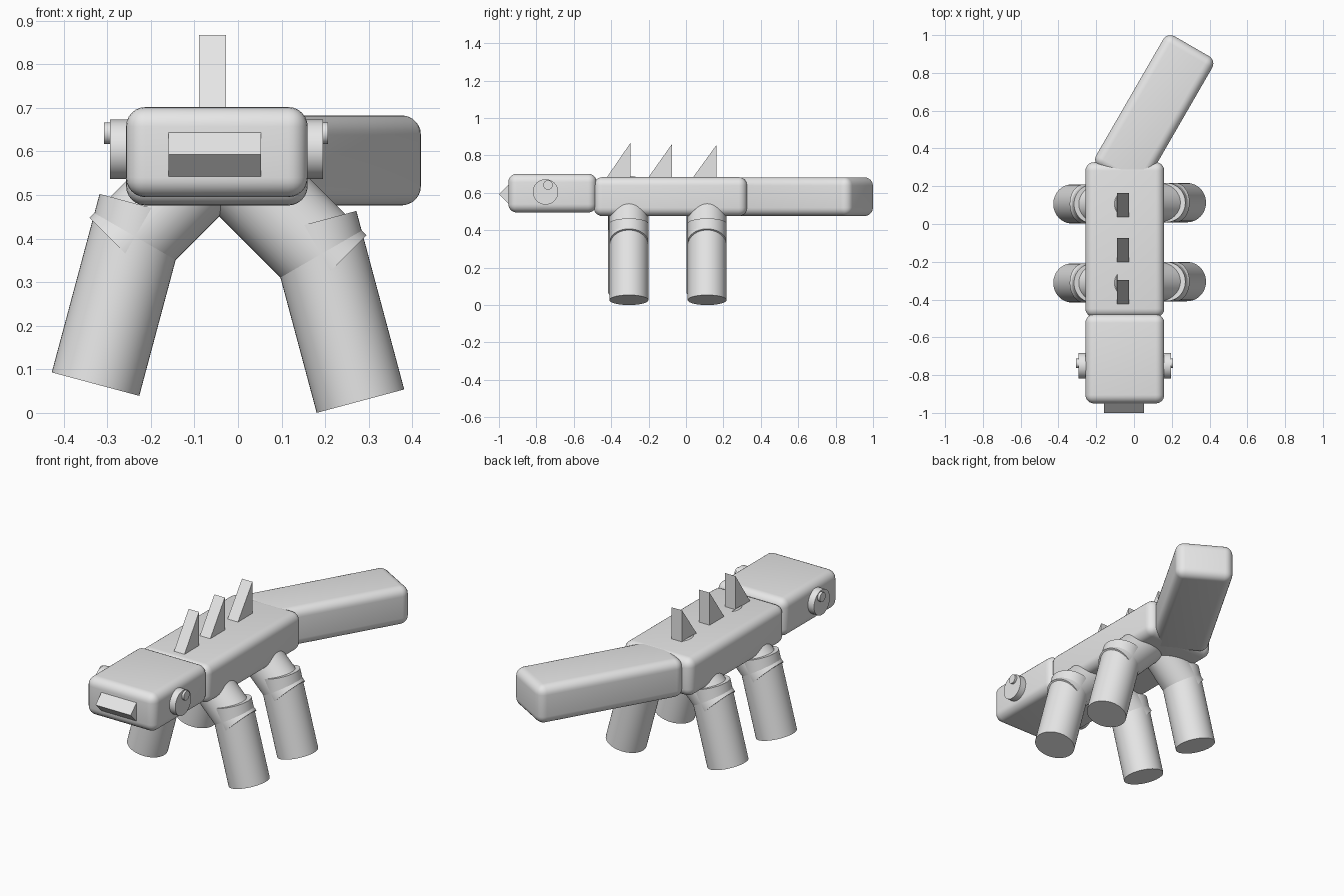
import bpy
import bmesh
import math
from mathutils import Matrix, Vector

default = bpy.data.objects.get("Cube")
if default:
    bpy.data.objects.remove(default, do_unlink=True)

grey = bpy.data.materials.new("plain_grey")
grey.use_nodes = True
grey.diffuse_color = (0.8, 0.8, 0.8, 1)
grey.node_tree.nodes["Principled BSDF"].inputs["Base Color"].default_value = (0.8, 0.8, 0.8, 1)


def finish(name, bm, smooth=True):
    """Turn a bmesh into a named grey object."""
    bmesh.ops.recalc_face_normals(bm, faces=bm.faces[:])
    mesh = bpy.data.meshes.new(name)
    bm.to_mesh(mesh)
    bm.free()
    mesh.materials.append(grey)
    obj = bpy.data.objects.new(name, mesh)
    bpy.context.collection.objects.link(obj)
    if smooth:
        bpy.ops.object.select_all(action='DESELECT')
        obj.select_set(True)
        bpy.context.view_layer.objects.active = obj
        bpy.ops.object.shade_smooth_by_angle(angle=math.radians(35))
    return obj


def rounded_box(name, low, high, turn=0.0, radius=0.045):
    """Box between two corners, edges rounded, then turned about world z."""
    low, high = Vector(low), Vector(high)
    bm = bmesh.new()
    bmesh.ops.create_cube(bm, size=1)
    bmesh.ops.scale(bm, vec=high - low, verts=bm.verts)
    bmesh.ops.translate(bm, vec=(low + high) / 2, verts=bm.verts)
    bmesh.ops.bevel(bm, geom=bm.edges[:], offset=radius, segments=6,
                    profile=0.5, affect='EDGES')
    bm.transform(Matrix.Rotation(turn, 4, 'Z'))
    return finish(name, bm)


def rod(name, start, end, radius, sides=48):
    """Capped cylinder between two points."""
    start, end = Vector(start), Vector(end)
    axis = end - start
    bm = bmesh.new()
    bmesh.ops.create_cone(bm, cap_ends=True, segments=sides, radius1=radius,
                          radius2=radius, depth=axis.length)
    bm.transform(Matrix.Translation((start + end) / 2)
                 @ axis.to_track_quat('Z', 'Y').to_matrix().to_4x4())
    return finish(name, bm)


def prism(name, profile, x_low, x_high):
    """Extrude a (y, z) profile along x."""
    bm = bmesh.new()
    face = bm.faces.new([bm.verts.new((x_low, y, z)) for y, z in profile])
    grown = bmesh.ops.extrude_face_region(bm, geom=[face])
    moved = [v for v in grown["geom"] if isinstance(v, bmesh.types.BMVert)]
    bmesh.ops.translate(bm, vec=(x_high - x_low, 0, 0), verts=moved)
    return finish(name, bm, smooth=False)


# Head, torso and the tail swung to one side
rounded_box("head", (-0.257, -0.95, 0.495), (0.16, -0.478, 0.702))
rounded_box("torso", (-0.257, -0.493, 0.476), (0.16, 0.327, 0.684))
rounded_box("tail", (-0.355, 0.17, 0.476), (-0.055, 0.968, 0.683), math.radians(-30))

# Wedge snout
prism("snout", [(-1.0, 0.593), (-0.948, 0.645), (-0.896, 0.593), (-0.948, 0.541)],
      -0.159, 0.053)

# Back spikes with an upright rear face
for i, (y, top) in enumerate([(-0.297, 0.867), (-0.075, 0.861), (0.163, 0.856)]):
    prism(f"back_spike_{i + 1}", [(y - 0.135, 0.67), (y, 0.67), (y, top)], -0.09, -0.027)

# Eyes and pupils
for side, inner, face, tip in (("left", 0.12, 0.195, 0.207), ("right", -0.22, -0.294, -0.308)):
    rod(f"{side}_eye", (inner, -0.751, 0.605), (face, -0.751, 0.605), 0.068)
    rod(f"{side}_pupil", (inner, -0.738, 0.642), (tip, -0.738, 0.642), 0.025, 32)

# Legs: a thigh at 45 degrees and a shin leaning out by 15 degrees
RADIUS, THIGH, SHIN = 0.104, 0.346, 0.424
LEAN = math.radians(15)
thigh_step = THIGH * math.sqrt(0.5)
for side, s, knee, foot, rows in (
        ("left", 1, (0.221, 0.334), (0.281, 0.027), (-0.305, 0.113)),
        ("right", -1, (-0.267, 0.374), (-0.327, 0.066), (-0.312, 0.106))):
    for place, y in zip(("front", "rear"), rows):
        rod(f"{place}_{side}_thigh", (knee[0], y, knee[1]),
            (knee[0] - s * thigh_step, y, knee[1] + thigh_step), RADIUS)
        rod(f"{place}_{side}_shin", (foot[0], y, foot[1]),
            (foot[0] - s * SHIN * math.sin(LEAN), y, foot[1] + SHIN * math.cos(LEAN)), RADIUS)
